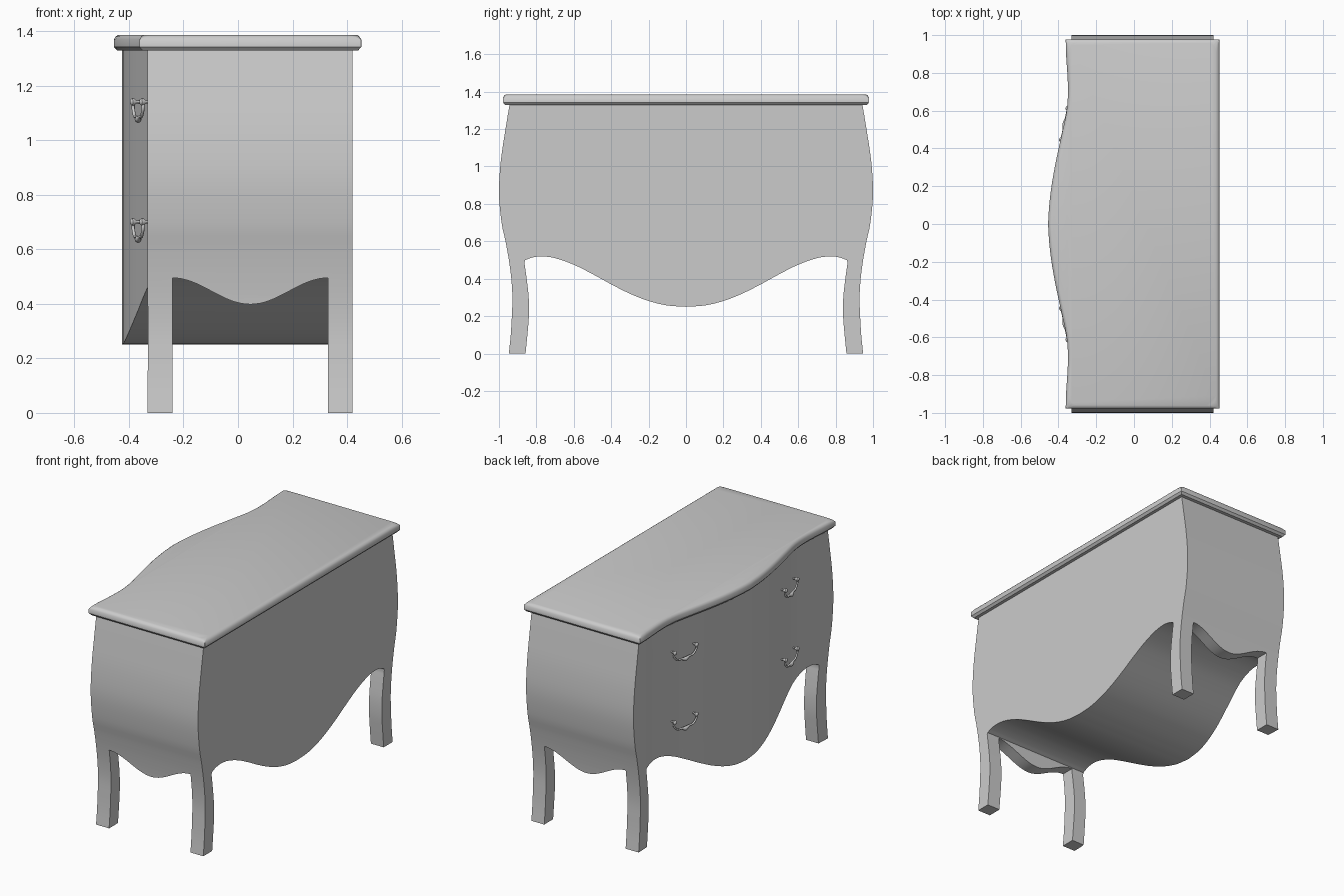
import bpy, bmesh, math
from mathutils import Vector, Matrix

if "Cube" in bpy.data.objects:
    bpy.data.objects.remove(bpy.data.objects["Cube"], do_unlink=True)

grey = bpy.data.materials.new("plain grey")
grey.use_nodes = True
COLOUR = (0.6, 0.6, 0.6, 1)
grey.diffuse_color = COLOUR
grey.node_tree.nodes["Principled BSDF"].inputs["Base Color"].default_value = COLOUR


def spline(pts, steps=4):
    """Smooth curve through 2D points."""
    p = [Vector(q) for q in pts]
    p = [2 * p[0] - p[1]] + p + [2 * p[-1] - p[-2]]
    out = []
    for a, b, c, d in zip(p, p[1:], p[2:], p[3:]):
        for i in range(steps):
            t = i / steps
            out.append(0.5 * (2 * b + (c - a) * t + (2 * a - 5 * b + 4 * c - d) * t * t
                              + (3 * b - a - 3 * c + d) * t ** 3))
    return out + [p[-2]]


def activate(ob):
    bpy.ops.object.select_all(action='DESELECT')
    ob.select_set(True)
    bpy.context.view_layer.objects.active = ob


def loft(name, rings):
    """Closed solid through rings of equal point count."""
    bm = bmesh.new()
    loops = [[bm.verts.new(p) for p in r] for r in rings]
    n = len(loops[0])
    for lo, hi in zip(loops, loops[1:]):
        for i in range(n):
            j = (i + 1) % n
            bm.faces.new((lo[i], lo[j], hi[j], hi[i]))
    bm.faces.new(loops[0][::-1])
    bm.faces.new(loops[-1])
    bmesh.ops.recalc_face_normals(bm, faces=bm.faces)
    me = bpy.data.meshes.new(name)
    bm.to_mesh(me)
    bm.free()
    me.materials.append(grey)
    ob = bpy.data.objects.new(name, me)
    bpy.context.collection.objects.link(ob)
    return ob


def cut(ob, tool, operation):
    mod = ob.modifiers.new(operation, 'BOOLEAN')
    mod.operation, mod.object, mod.solver = operation, tool, 'EXACT'
    activate(ob)
    bpy.ops.object.modifier_apply(modifier=mod.name)
    bpy.data.objects.remove(tool, do_unlink=True)


def smooth(ob, degrees=30):
    activate(ob)
    bpy.ops.object.shade_smooth_by_angle(angle=math.radians(degrees))


# Bowed front line in plan, as (y, x)
half_bow = [(0, -.425), (.1, -.419), (.2, -.407), (.3, -.39), (.4, -.369), (.5, -.347),
            (.6, -.326), (.7, -.319), (.8, -.323), (.9, -.33), (1.0, -.332)]
half_bow = spline(half_bow, 2)
bow = [Vector((-p.x, p.y)) for p in half_bow[:0:-1]] + half_bow


def bow_x(y):
    for a, b in zip(bow, bow[1:]):
        if a.x <= y <= b.x:
            return a.y + (b.y - a.y) * (y - a.x) / (b.x - a.x)
    return bow[0].y


# Body silhouette with curved legs, as (y, z)
outer = spline([(.942, 1.34), (.965, 1.2), (.99, 1.03), (1.0, .86), (.986, .7),
                (.965, .6), (.947, .5), (.934, .4), (.928, .3), (.931, .2), (.937, .1), (.947, 0)])
inner = spline([(.858, 0), (.848, .1), (.84, .2), (.841, .3), (.852, .4), (.864, .485)])
apron = spline([(.86, .499), (.82, .514), (.77, .519), (.7, .51), (.6, .475), (.5, .425),
                (.4, .37), (.3, .32), (.2, .281), (.1, .257), (0, .25)])
half = outer + inner + apron
outline = half + [Vector((-p.x, p.y)) for p in half[-2::-1]]
body = loft("chest_body", [[(x, p.x, p.y) for p in outline] for x in (-.6, .42)])
plan = [(p.y, p.x) for p in bow]
plan = [(plan[0][0], -1.2)] + plan + [(plan[-1][0], 1.2), (.6, 1.2), (.6, -1.2)]
cut(body, loft("bow_cutter", [[(x, y, z) for x, y in plan] for z in (-.2, 1.5)]), 'INTERSECT')

# Scalloped aprons between the legs at both ends
scallop = []
for i in range(33):
    t = i / 16 - 1
    scallop.append((.045 + .285 * t, .4465 - .0485 * math.cos(math.pi * t)))
scallop += [(.33, -.1), (-.24, -.1)]
for s in (-1, 1):
    cut(body, loft("scallop_cutter", [[(x, s * y, z) for x, z in scallop] for y in (.8, 1.1)]),
        'DIFFERENCE')
smooth(body)


# Moulded top with softened upper corners
def top_ring(z, inset, radius):
    ye, xb = .978 - inset, .452 - inset
    ring = []
    xf = bow_x(ye) - .03 + inset

    def corner(cx, cy, sx, sy, flip):
        pts = []
        for i in range(5):
            a = math.pi / 2 * i / 4
            pts.append((cx - sx * radius * (1 - math.cos(a)),
                        cy - sy * radius * (1 - math.sin(a)), z))
        return pts[::-1] if flip else pts

    ring += corner(xf, -ye, -1, -1, True)
    span = ye - .07
    for i in range(41):
        y = -span + 2 * span * i / 40
        ring.append((bow_x(y) - .03 + inset, y, z))
    ring += corner(xf, ye, -1, 1, False)
    ring += corner(xb, ye, 1, 1, True)
    ring += corner(xb, -ye, 1, -1, False)
    return ring


top = loft("top_slab", [top_ring(1.328, .012, .001), top_ring(1.342, 0, .001),
                        top_ring(1.369, 0, .001), top_ring(1.38, .007, .02),
                        top_ring(1.386, .016, .055)])
smooth(top, 35)


# Drop handles: two knobs and a hanging bail each
def knob(name, place):
    profile = [(0, .005), (.012, .005), (.022, .013), (.029, .014), (.035, .009), (.037, .002)]
    rings = []
    for d, r in profile:
        rings.append([place @ Vector((r * math.cos(a), -d, r * math.sin(a)))
                      for a in (math.tau * k / 12 for k in range(12))])
    smooth(loft(name, rings), 40)


def bail(name, place):
    path = spline([(-.085, 0), (-.088, -.025), (-.062, -.052), (-.03, -.055), (0, -.064),
                   (.03, -.055), (.062, -.052), (.088, -.025), (.085, 0)], 3)
    rings = []
    for i, p in enumerate(path):
        d = (path[min(i + 1, len(path) - 1)] - path[max(i - 1, 0)]).normalized()
        r = .006 + .007 * max(0, 1 - abs(p.x) / .03)
        ring = []
        for k in range(8):
            a = math.tau * k / 8
            ring.append(place @ Vector((p.x - d.y * r * math.cos(a), -.024 + r * math.sin(a),
                                        p.y + d.x * r * math.cos(a))))
        rings.append(ring)
    smooth(loft(name, rings), 50)


for side, y in (("left", -.525), ("right", .525)):
    y0, y1 = y - .085, y + .085
    a, b = Vector((bow_x(y0), y0, 0)), Vector((bow_x(y1), y1, 0))
    along = (a - b).normalized()
    out = Vector((-abs(along.y), 0, 0)) + Vector((0, math.copysign(abs(along.x), y), 0))
    for row, z in (("upper", 1.14), ("lower", .70)):
        frame = Matrix((along, -out, Vector((0, 0, 1)))).transposed().to_4x4()
        place = Matrix.Translation((a + b) / 2 + Vector((0, 0, z))) @ frame
        label = row + "_" + side
        for end, x in (("a", -.085), ("b", .085)):
            knob(label + "_knob_" + end, place @ Matrix.Translation((x, 0, 0)))
        bail(label + "_bail", place)
